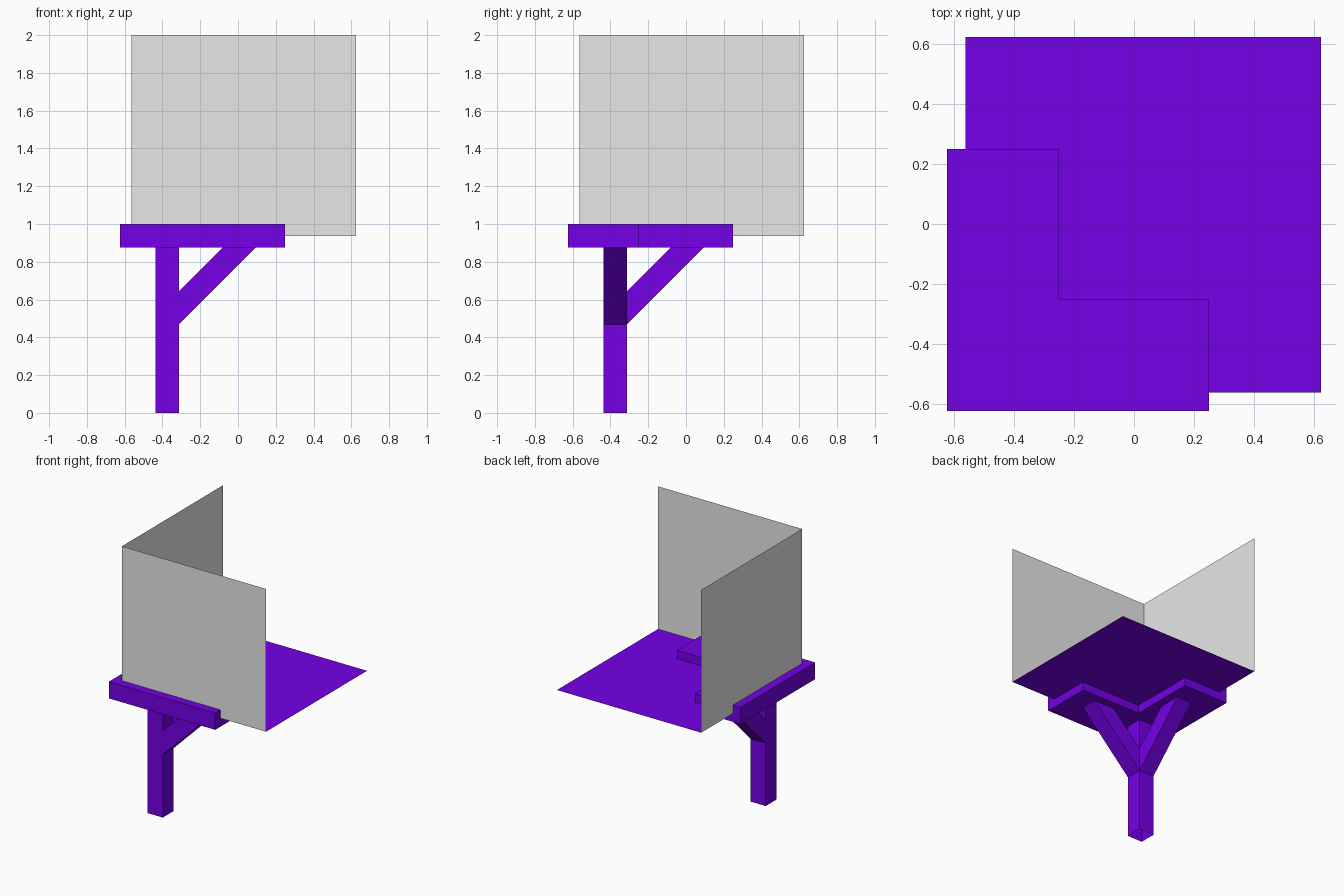
import bpy
import bmesh
from mathutils import Vector

cube = bpy.data.objects.get("Cube")
if cube:
    bpy.data.objects.remove(cube, do_unlink=True)


def make_material(name, color):
    mat = bpy.data.materials.new(name)
    mat.use_nodes = True
    mat.diffuse_color = color
    mat.node_tree.nodes["Principled BSDF"].inputs["Base Color"].default_value = color
    return mat


purple = make_material("purple", (0.175, 0.0, 0.8, 1))
grey = make_material("light grey", (0.8, 0.8, 0.8, 1))


def make_part(name, outline, mat, depth=None, open_start=False):
    """One face from the outline, swept along depth into a solid if given."""
    bm = bmesh.new()
    face = bm.faces.new([bm.verts.new(p) for p in outline])
    if depth:
        swept = bmesh.ops.extrude_face_region(bm, geom=[face], use_keep_orig=True)
        verts = [v for v in swept["geom"] if isinstance(v, bmesh.types.BMVert)]
        bmesh.ops.translate(bm, verts=verts, vec=Vector(depth))
        bmesh.ops.recalc_face_normals(bm, faces=bm.faces)
        if open_start:
            bmesh.ops.delete(bm, geom=[face], context='FACES_ONLY')
    mesh = bpy.data.meshes.new(name)
    bm.to_mesh(mesh)
    bm.free()
    mesh.materials.append(mat)
    obj = bpy.data.objects.new(name, mesh)
    bpy.context.collection.objects.link(obj)


edge, inner, arm = -0.625, -0.25, 0.25      # L-shaped shelf
under, top = 0.875, 1.0
post_a, post_b = -0.4375, -0.3125           # post sides
near, far, floor_z, wall_top = -0.5625, 0.625, 0.9375, 2.0

# Post, open at the foot
make_part("post", [(post_a, post_a, 0), (post_b, post_a, 0),
                   (post_b, post_b, 0), (post_a, post_b, 0)],
          purple, (0, 0, under), open_start=True)

# L-shaped shelf
shelf = [(edge, edge), (arm, edge), (arm, inner),
         (inner, inner), (inner, arm), (edge, arm)]
make_part("corner_shelf", [(x, y, under) for x, y in shelf],
          purple, (0, 0, top - under))

# Diagonal braces, one under each shelf arm
low, high = 0.468, 0.644
profile = [(post_b, low), (post_b + under - low, under),
           (post_b + under - high, under), (post_b, high)]
width = post_b - post_a
make_part("side_brace", [(u, post_a, z) for u, z in profile], purple, (0, width, 0))
make_part("back_brace", [(post_a, u, z) for u, z in profile], purple, (width, 0, 0))

# Thin floor and two upright panels meeting at the corner
make_part("floor_panel", [(near, near, floor_z), (far, near, floor_z),
                          (far, far, floor_z), (near, far, floor_z)], purple)
wall = [(near, floor_z), (far, floor_z), (far, wall_top), (near, wall_top)]
make_part("front_panel", [(u, near, z) for u, z in wall], grey)
make_part("side_panel", [(near, u, z) for u, z in reversed(wall)], grey)
